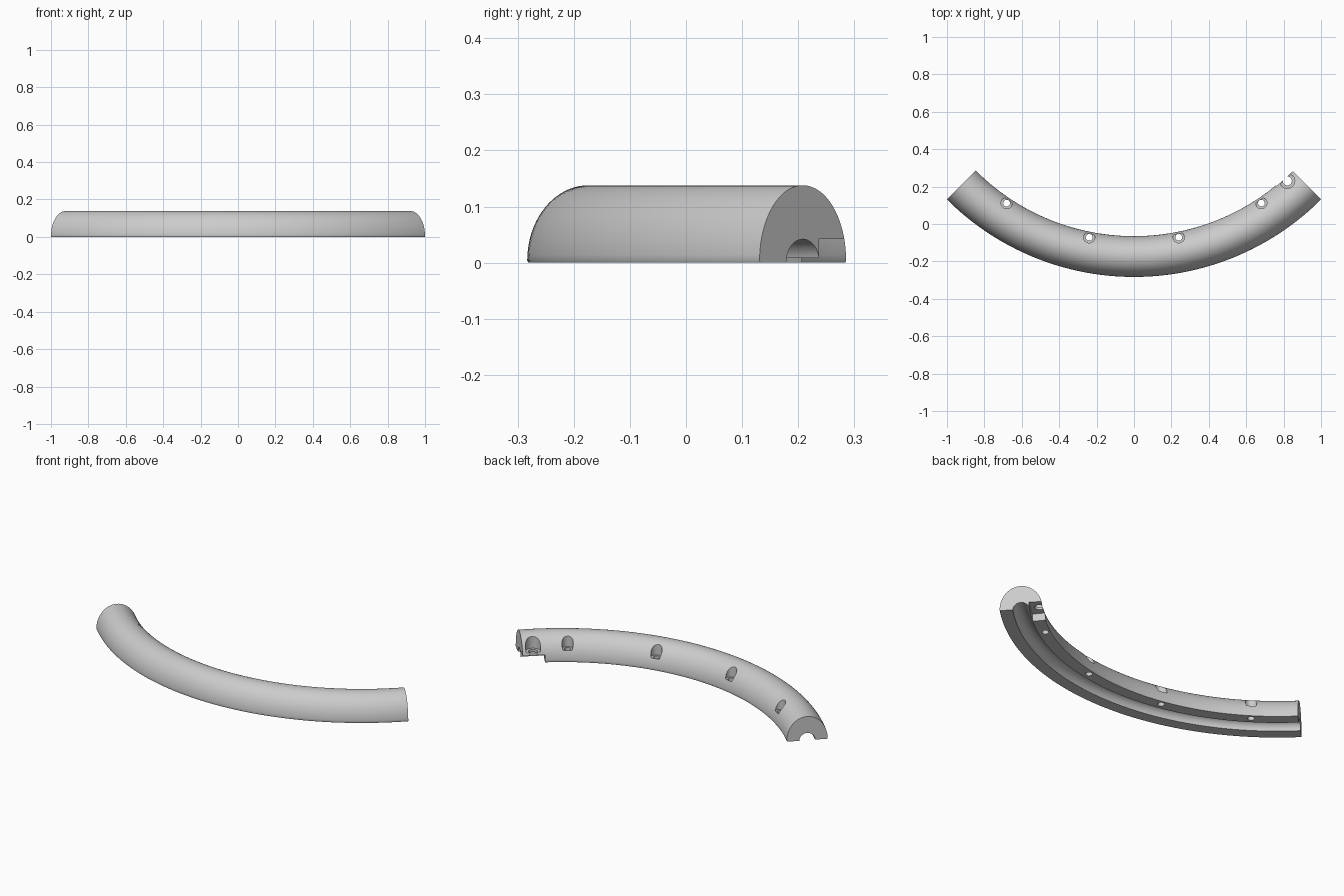
import bpy, bmesh, math
from math import sin, cos, pi, radians

cube = bpy.data.objects.get("Cube")
if cube:
    bpy.data.objects.remove(cube, do_unlink=True)

# Arc layout: a quarter ring about a point behind the model
CENTRE_Y = 1.131
MID_R = 1.305
HALF_W = 0.109
HEIGHT = 0.138
RIM = 0.004
CHANNEL_R = 0.042


def arc_point(r, degrees, z):
    a = radians(degrees)
    return (r * sin(a), CENTRE_Y - r * cos(a), z)


def new_object(name, bm):
    bmesh.ops.recalc_face_normals(bm, faces=bm.faces[:])
    mesh = bpy.data.meshes.new(name)
    bm.to_mesh(mesh)
    bm.free()
    obj = bpy.data.objects.new(name, mesh)
    bpy.context.collection.objects.link(obj)
    return obj


def sweep(name, profile, start, end, steps):
    """Sweep a closed (radius, height) profile along the arc."""
    bm = bmesh.new()
    rings = []
    for i in range(steps + 1):
        angle = start + (end - start) * i / steps
        rings.append([bm.verts.new(arc_point(r, angle, z)) for r, z in profile])
    n = len(profile)
    for a, b in zip(rings, rings[1:]):
        for j in range(n):
            k = (j + 1) % n
            bm.faces.new((a[j], a[k], b[k], b[j]))
    bm.faces.new(rings[0])
    bm.faces.new(rings[-1])
    return new_object(name, bm)


def cylinder(name, r, degrees, radius, z0, z1):
    bm = bmesh.new()
    bmesh.ops.create_cone(bm, cap_ends=True, segments=32, radius1=radius,
                          radius2=radius, depth=z1 - z0)
    bmesh.ops.translate(bm, verts=bm.verts[:],
                        vec=arc_point(r, degrees, (z0 + z1) / 2))
    return new_object(name, bm)


def cut(target, cutter):
    mod = target.modifiers.new("cut", 'BOOLEAN')
    mod.operation = 'DIFFERENCE'
    mod.solver = 'EXACT'
    mod.object = cutter
    bpy.ops.object.select_all(action='DESELECT')
    bpy.context.view_layer.objects.active = target
    target.select_set(True)
    bpy.ops.object.modifier_apply(modifier=mod.name)
    bpy.data.objects.remove(cutter, do_unlink=True)


# Half-oval section with a round channel along its underside
outer = [(MID_R + HALF_W * cos(pi * i / 40),
          RIM + (HEIGHT - RIM) * sin(pi * i / 40)) for i in range(41)]
channel = [(MID_R - CHANNEL_R * cos(pi * i / 20),
            CHANNEL_R * sin(pi * i / 20)) for i in range(21)]
foot = HALF_W - 0.002
profile = outer + [(MID_R - foot, 0)] + channel + [(MID_R + foot, 0)]
body = sweep("curved_rail", profile, -45, 45, 72)

# Notch under the inner foot at the left end
notch = [(1.12, -0.05), (1.264, -0.05), (1.264, 0.042), (1.12, 0.042)]
cut(body, sweep("notch_cutter", notch, 39.4, 47, 6))

# Counterbored screw holes: radius on arc, angle, bore, hole, floor height
holes = [(1.226, a, 0.03, 0.018, 0.063) for a in (-33.75, -11.25, 11.25, 33.75)]
holes.append((1.218, 42.3, 0.04, 0.024, 0.057))
for r, angle, bore, hole, floor in holes:
    cut(body, cylinder("bore_cutter", r, angle, bore, floor, 0.3))
    cut(body, cylinder("hole_cutter", r, angle, hole, -0.1, 0.2))

# Single plain colour
grey = bpy.data.materials.new("light_grey")
grey.use_nodes = True
colour = (0.6, 0.6, 0.6, 1)
grey.diffuse_color = colour
grey.node_tree.nodes["Principled BSDF"].inputs["Base Color"].default_value = colour
body.data.materials.clear()
body.data.materials.append(grey)

bpy.ops.object.select_all(action='DESELECT')
bpy.context.view_layer.objects.active = body
body.select_set(True)
bpy.ops.object.shade_smooth_by_angle(angle=radians(30))
